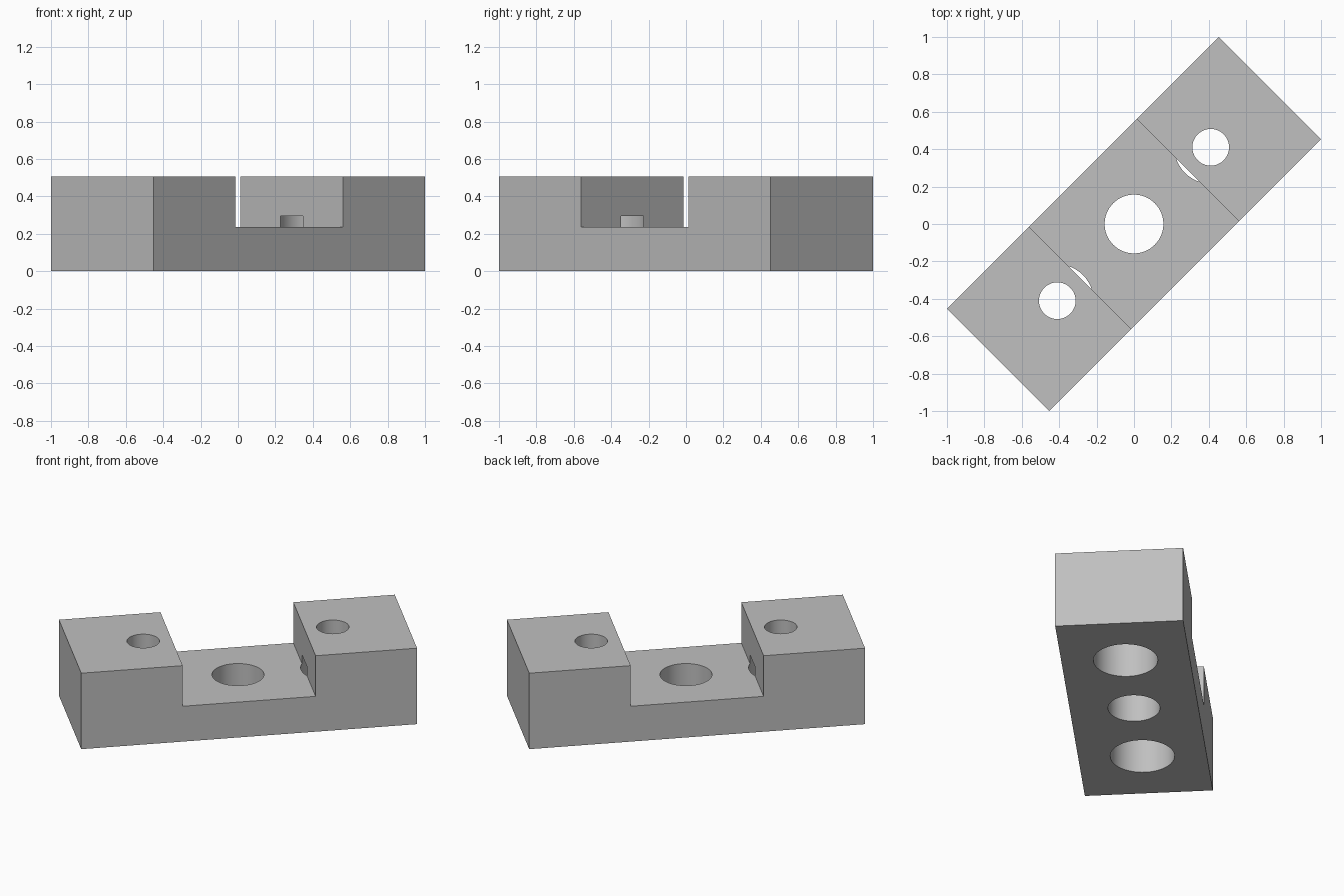
import bpy, bmesh, math
from mathutils import Matrix

cube = bpy.data.objects.get("Cube")
if cube:
    bpy.data.objects.remove(cube, do_unlink=True)

HALF_LEN, HALF_WID, HEIGHT = 1.0274, 0.387, 0.505
SLOT_HALF, SLOT_Z = 0.4066, 0.235
HOLE_U, BORE_TOP = 0.58, 0.295
TURN = Matrix.Rotation(math.radians(45), 4, 'Z')

grey = bpy.data.materials.new("plain_grey")
grey.use_nodes = True
colour = (0.527, 0.527, 0.527, 1)
grey.diffuse_color = colour
grey.node_tree.nodes["Principled BSDF"].inputs["Base Color"].default_value = colour


def make_object(name, bm):
    bmesh.ops.recalc_face_normals(bm, faces=bm.faces)
    bm.transform(TURN)
    mesh = bpy.data.meshes.new(name)
    bm.to_mesh(mesh)
    bm.free()
    mesh.materials.append(grey)
    obj = bpy.data.objects.new(name, mesh)
    bpy.context.collection.objects.link(obj)
    return obj


# Slotted block: stepped side profile extruded across its width
right = [(HALF_LEN, 0), (HALF_LEN, HEIGHT), (SLOT_HALF, HEIGHT), (SLOT_HALF, SLOT_Z)]
profile = right + [(-u, z) for u, z in reversed(right)]
bm = bmesh.new()
face = bm.faces.new([bm.verts.new((u, -HALF_WID, z)) for u, z in profile])
side = bmesh.ops.extrude_face_region(bm, geom=[face])
verts = [v for v in side["geom"] if isinstance(v, bmesh.types.BMVert)]
bmesh.ops.translate(bm, verts=verts, vec=(0, 2 * HALF_WID, 0))
block = make_object("slotted_block", bm)


def drill(name, u, radius, top):
    """Cut a round vertical hole from below the base up to a given height."""
    bottom = -0.1
    bm = bmesh.new()
    bmesh.ops.create_cone(bm, cap_ends=True, segments=64, radius1=radius, radius2=radius,
                          depth=top - bottom,
                          matrix=Matrix.Translation((u, 0, (top + bottom) / 2)))
    cutter = make_object(name, bm)
    cutter.hide_render = True
    mod = block.modifiers.new(name, 'BOOLEAN')
    mod.operation = 'DIFFERENCE'
    mod.solver = 'EXACT'
    mod.object = cutter
    bpy.context.view_layer.objects.active = block
    bpy.ops.object.modifier_apply(modifier=name)
    bpy.data.objects.remove(cutter, do_unlink=True)


# Centre hole, and a bolt hole with a wide bore underneath at each end
drill("centre_hole", 0, 0.157, 0.8)
for label, sign in (("left", 1), ("right", -1)):
    drill(label + "_bore", sign * HOLE_U, 0.194, BORE_TOP)
    drill(label + "_bolt_hole", sign * HOLE_U, 0.098, 0.8)

# Smooth hole walls, sharp edges elsewhere
bpy.ops.object.select_all(action='DESELECT')
block.select_set(True)
bpy.context.view_layer.objects.active = block
bpy.ops.object.shade_smooth_by_angle(angle=math.radians(30))
